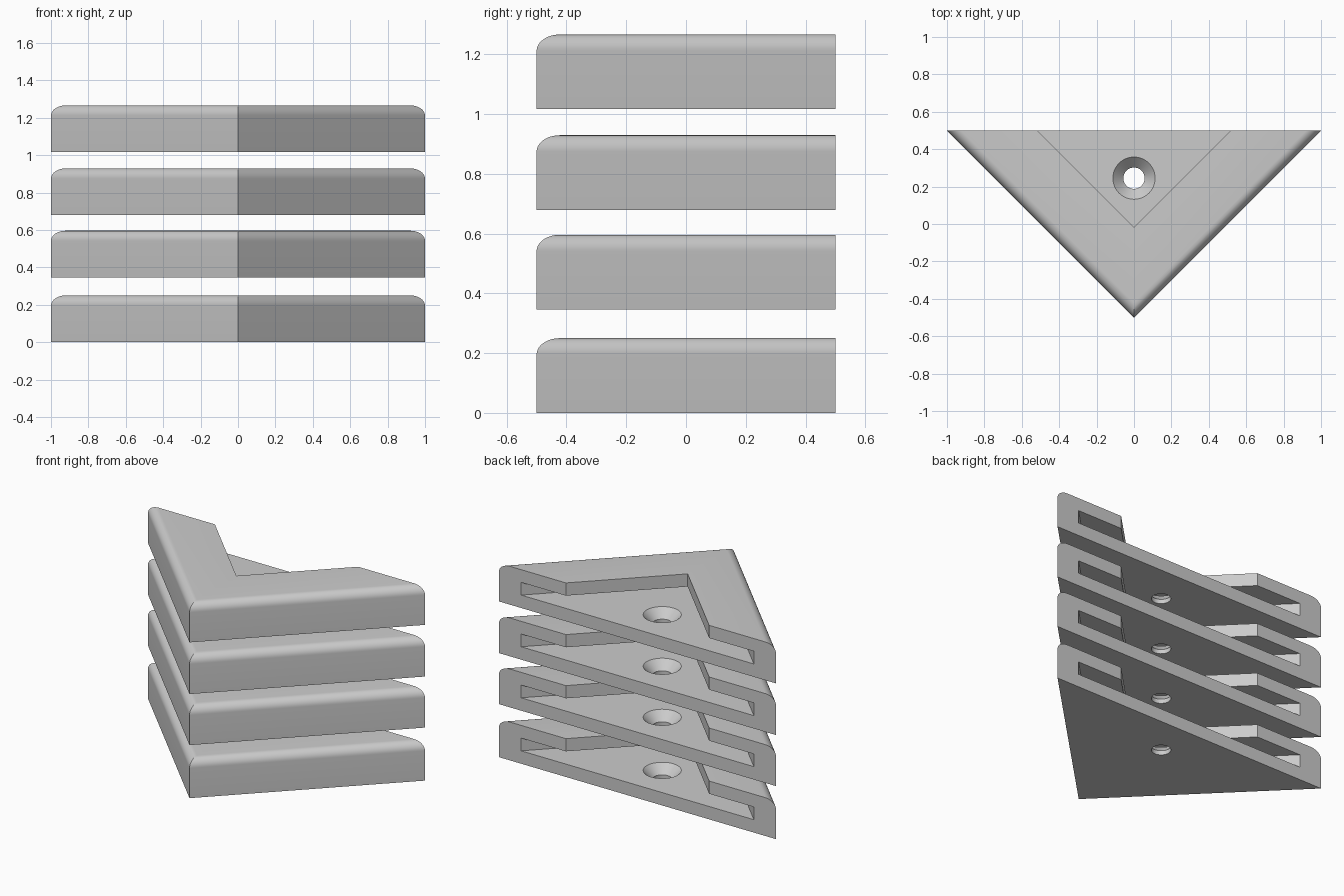
import bpy, bmesh, math

if "Cube" in bpy.data.objects:
    bpy.data.objects.remove(bpy.data.objects["Cube"])

BACK, R2 = 0.5, math.sqrt(2)


def mesh_from_rings(name, rings):
    """Loft closed rings of points into a capped solid."""
    bm = bmesh.new()
    rows = [[bm.verts.new(p) for p in ring] for ring in rings]
    n = len(rows[0])
    for a, b in zip(rows, rows[1:]):
        for i in range(n):
            j = (i + 1) % n
            bm.faces.new((a[i], a[j], b[j], b[i]))
    bm.faces.new(rows[0][::-1])
    bm.faces.new(rows[-1])
    bmesh.ops.recalc_face_normals(bm, faces=bm.faces)
    me = bpy.data.meshes.new(name)
    bm.to_mesh(me)
    bm.free()
    ob = bpy.data.objects.new(name, me)
    bpy.context.collection.objects.link(ob)
    return ob


def triangle(apex_y, z, back=BACK):
    w = back - apex_y
    return [(0, apex_y, z), (w, back, z), (-w, back, z)]


def circle(r, z, cy=0.245, n=48):
    return [(r * math.cos(2 * math.pi * i / n), cy + r * math.sin(2 * math.pi * i / n), z)
            for i in range(n)]


# Right-angled wedge body with rounded upper outer edges
H, r, steps = 0.25, 0.055, 10
rings = [triangle(-0.5, 0)]
for i in range(steps + 1):
    a = math.pi / 2 * i / steps
    rings.append(triangle(-0.5 + R2 * r * (1 - math.cos(a)), H - r + r * math.sin(a)))
bracket = mesh_from_rings("corner_bracket_1", rings)

# Cutters: wide inner slot, narrower top opening, countersunk screw hole
cutters = [
    mesh_from_rings("slot_cutter", [triangle(-0.34, 0.084, 0.7), triangle(-0.34, 0.167, 0.7)]),
    mesh_from_rings("opening_cutter", [triangle(-0.017, 0.12, 0.7), triangle(-0.017, 0.4, 0.7)]),
    mesh_from_rings("screw_hole_cutter", [circle(0.057, -0.1), circle(0.057, 0.028),
                                          circle(0.113, 0.084), circle(0.113, 0.12)]),
]
for c in cutters:
    m = bracket.modifiers.new(c.name, 'BOOLEAN')
    m.operation, m.solver, m.object = 'DIFFERENCE', 'EXACT', c

# Bake the cuts and remove the cutters
deps = bpy.context.evaluated_depsgraph_get()
baked = bpy.data.meshes.new_from_object(bracket.evaluated_get(deps))
bracket.modifiers.clear()
bracket.data = baked
for c in cutters:
    bpy.data.objects.remove(c)

bpy.context.view_layer.objects.active = bracket
bracket.select_set(True)
bpy.ops.object.shade_smooth_by_angle(angle=math.radians(30))

# Stack of four identical brackets
for i, z in enumerate((0.346, 0.679, 1.016), start=2):
    ob = bracket.copy()
    ob.name = f"corner_bracket_{i}"
    ob.location.z = z
    bpy.context.collection.objects.link(ob)
